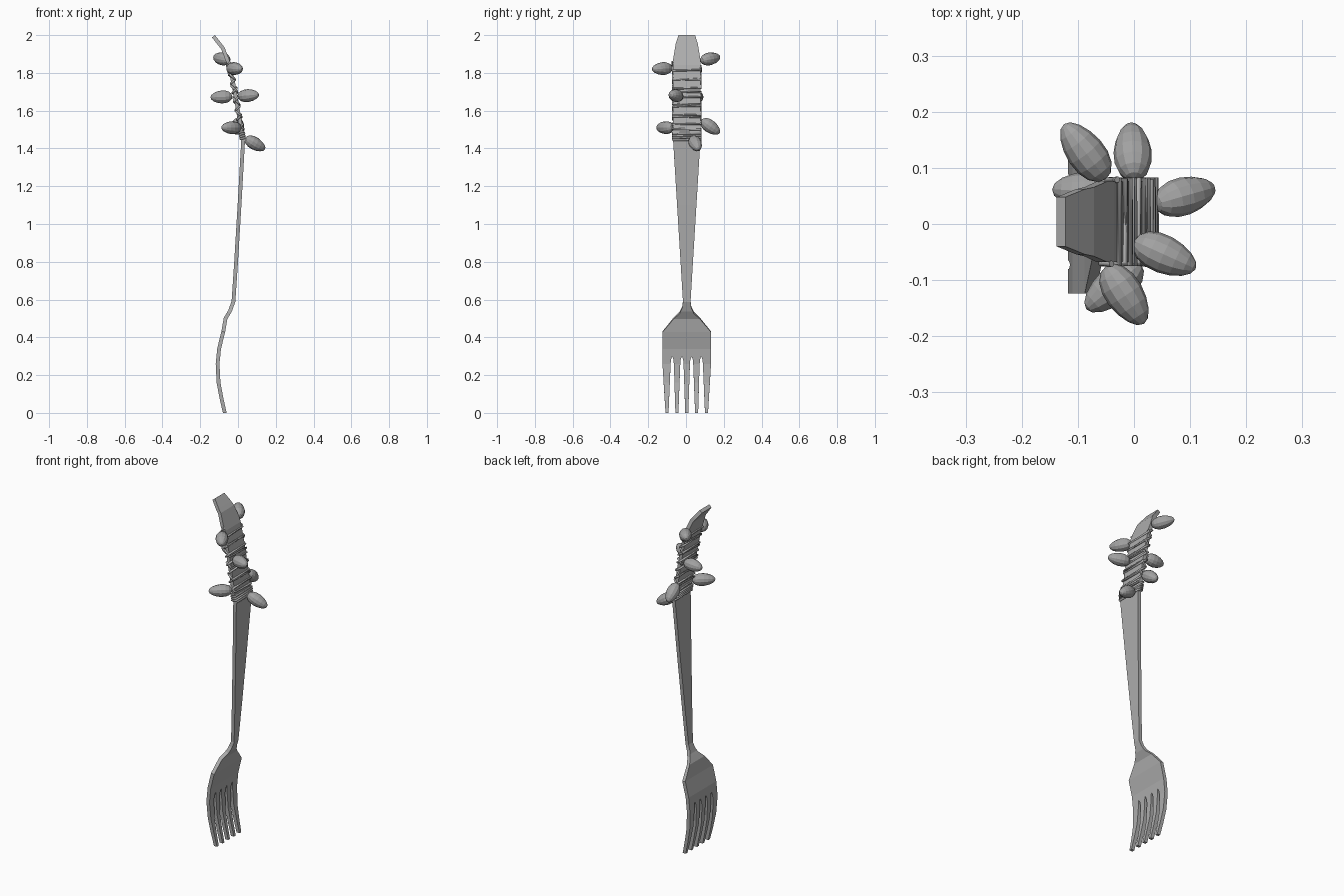
import bpy
import bmesh
import math
from mathutils import Vector

cube = bpy.data.objects.get("Cube")
if cube:
    bpy.data.objects.remove(cube, do_unlink=True)


def material(name, value):
    m = bpy.data.materials.new(name)
    m.use_nodes = True
    color = (value, value, value, 1)
    m.diffuse_color = color
    m.node_tree.nodes["Principled BSDF"].inputs["Base Color"].default_value = color
    return m


METAL = material("grey metal", 0.42)
BEAD = material("bead grey", 0.36)
MID_Y = 0.004

# Side profile of the bent fork: (height, x)
SPINE = [(0.0, -0.07), (0.08, -0.088), (0.16, -0.103), (0.26, -0.108),
         (0.34, -0.1), (0.43, -0.078), (0.5, -0.066), (0.54, -0.042),
         (0.59, -0.024), (0.8, -0.01), (1.1, 0.008), (1.44, 0.027),
         (1.6, 0.0), (1.72, -0.02), (1.84, -0.045), (1.93, -0.08),
         (1.994, -0.13)]


def spine_x(z):
    for (z0, x0), (z1, x1) in zip(SPINE, SPINE[1:]):
        if z <= z1:
            break
    return x0 + (x1 - x0) * (z - z0) / (z1 - z0)


def interpolate(stations, z):
    for a, b in zip(stations, stations[1:]):
        if z <= b[0]:
            break
    t = (z - a[0]) / (b[0] - a[0])
    return [p + (q - p) * t for p, q in zip(a[1:], b[1:])]


def loft(bm, stations, half, cap_bottom=True, cap_top=True):
    """Sweep a flat bar along the spine; stations are (z, y_low, y_high)."""
    low, high = stations[0][0], stations[-1][0]
    levels = sorted({s[0] for s in stations} | {p[0] for p in SPINE if low < p[0] < high})
    rings = []
    for z in levels:
        y0, y1 = interpolate(stations, z)
        za, zb = max(z - 0.02, 0), min(z + 0.02, SPINE[-1][0])
        along = Vector((spine_x(zb) - spine_x(za), 0, zb - za)).normalized()
        normal = Vector((along.z, 0, -along.x)) * half
        if z == 0:
            normal.z = 0
        middle = Vector((spine_x(z), MID_Y, z))
        rings.append([bm.verts.new(middle + normal * s + Vector((0, y, 0)))
                      for s, y in ((-1, y0), (1, y0), (1, y1), (-1, y1))])
    for a, b in zip(rings, rings[1:]):
        for i in range(4):
            j = (i + 1) % 4
            bm.faces.new((a[i], a[j], b[j], b[i]))
    if cap_bottom:
        bm.faces.new(rings[0][::-1])
    if cap_top:
        bm.faces.new(rings[-1])


# Fork: handle, neck and head in one bar, then five tapering tines
bm = bmesh.new()
widths = [(0.3, 0.128), (0.43, 0.128), (0.5, 0.07), (0.53, 0.038), (0.56, 0.024),
          (0.59, 0.02), (1.44, 0.072), (1.87, 0.072), (1.95, 0.058), (1.994, 0.044)]
loft(bm, [(z, -w, w) for z, w in widths], 0.01, cap_bottom=False)

pitch = 0.256 / 5
for i in range(5):
    left = -0.128 + pitch * i
    right = left + pitch
    tip = (i - 2) * pitch * 1.02
    stations = [(0.0, tip - 0.008, tip + 0.008)]
    for z, gap in ((0.25, 0.009), (0.28, 0.007), (0.29, 0.004), (0.3, 0.0)):
        stations.append((z, left + gap * (i > 0), right - gap * (i < 4)))
    loft(bm, stations, 0.01, cap_top=False)
bmesh.ops.remove_doubles(bm, verts=bm.verts, dist=0.0005)
bmesh.ops.recalc_face_normals(bm, faces=bm.faces)
mesh = bpy.data.meshes.new("fork")
bm.to_mesh(mesh)
bm.free()
mesh.materials.append(METAL)
bpy.context.collection.objects.link(bpy.data.objects.new("fork", mesh))


def cord(name, z0, z1, turns, direction):
    """Wind a cord round the handle's flat section."""
    corners = ((1, -1), (1, 1), (-1, 1), (-1, -1))
    count = turns * 4 + 1
    curve = bpy.data.curves.new(name, "CURVE")
    curve.dimensions = "3D"
    curve.bevel_depth = 0.006
    curve.bevel_resolution = 1
    curve.use_fill_caps = True
    spline = curve.splines.new("POLY")
    spline.points.add(count - 1)
    for k, point in enumerate(spline.points):
        sx, sy = corners[k % 4]
        # Most of the climb happens on the two broad sides
        climb = (k // 2 + 0.1 * (k % 2)) * 2 / (count - 1)
        z = z0 + (z1 - z0) * climb
        point.co = (spine_x(z) + sx * 0.013, MID_Y + sy * direction * 0.075, z, 1)
    curve.materials.append(METAL)
    bpy.context.collection.objects.link(bpy.data.objects.new(name, curve))


cord("tight_cord", 1.445, 1.49, 4, 1)
cord("rising_cord", 1.48, 1.86, 8, 1)
cord("crossing_cord", 1.50, 1.83, 5, -1)


def bead(index, inner, outer):
    """Egg-shaped bead lying between two end points."""
    a, b = Vector(inner), Vector(outer)
    axis = b - a
    bpy.ops.mesh.primitive_uv_sphere_add(segments=12, ring_count=8, radius=1,
                                         location=(a + b) / 2)
    obj = bpy.context.object
    obj.name = f"bead_{index}"
    for v in obj.data.vertices:
        taper = 1 - 0.14 * v.co.z
        v.co.x *= 0.034 * taper
        v.co.y *= 0.034 * taper
        v.co.z *= axis.length / 2
    obj.rotation_mode = "QUATERNION"
    obj.rotation_quaternion = axis.to_track_quat("Z", "Y")
    obj.data.materials.append(BEAD)


# Beads tied round the grip, each from its tied end to its free end
BEADS = [((-0.05, 0.08, 1.865), (-0.125, 0.178, 1.885)),
         ((-0.05, -0.075, 1.825), (0.018, -0.178, 1.82)),
         ((-0.03, 0.055, 1.675), (-0.146, 0.062, 1.67)),
         ((0.0, -0.03, 1.675), (0.11, -0.08, 1.685)),
         ((0.0, 0.08, 1.55), (-0.005, 0.178, 1.48)),
         ((0.012, -0.07, 1.51), (-0.085, -0.152, 1.51)),
         ((0.038, 0.035, 1.455), (0.143, 0.065, 1.395))]
for n, (inner, outer) in enumerate(BEADS, 1):
    bead(n, inner, outer)
